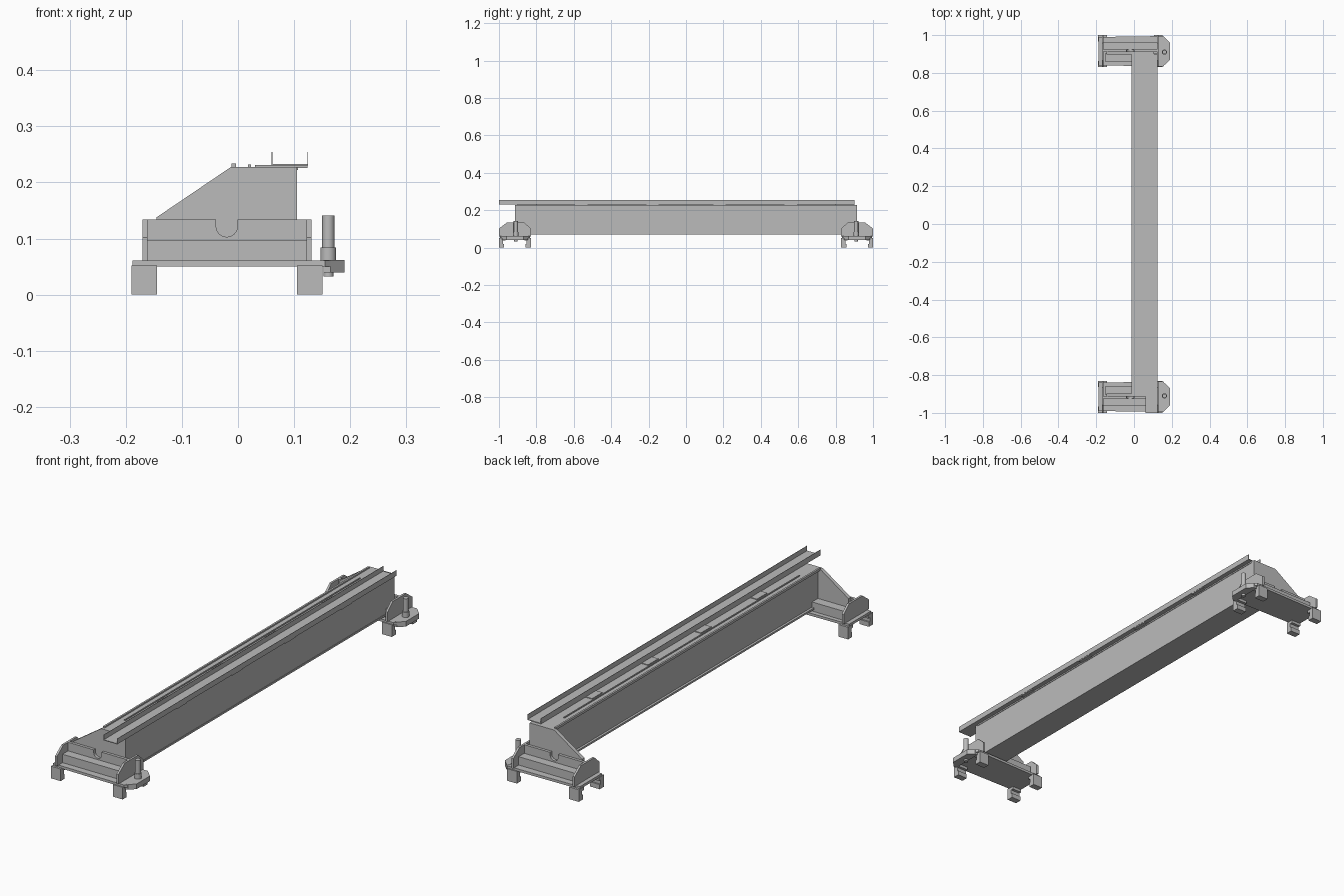
import bpy, bmesh, math
from mathutils import Vector

if "Cube" in bpy.data.objects:
    bpy.data.objects.remove(bpy.data.objects["Cube"], do_unlink=True)

steel = bpy.data.materials.new("steel_grey")
steel.use_nodes = True
GREY = (0.5, 0.5, 0.5, 1)
steel.diffuse_color = GREY
steel.node_tree.nodes["Principled BSDF"].inputs["Base Color"].default_value = GREY


def prism(name, profile, a, b, axis):
    """Extrude a flat profile from a to b along the x, y or z axis."""
    place = {"x": lambda p, d: Vector((d, p[0], p[1])),
             "y": lambda p, d: Vector((p[0], d, p[1])),
             "z": lambda p, d: Vector((p[0], p[1], d))}[axis]
    bm = bmesh.new()
    low = [bm.verts.new(place(p, a)) for p in profile]
    high = [bm.verts.new(place(p, b)) for p in profile]
    bm.faces.new(low)
    bm.faces.new(high)
    n = len(profile)
    for i in range(n):
        j = (i + 1) % n
        bm.faces.new((low[i], low[j], high[j], high[i]))
    bmesh.ops.recalc_face_normals(bm, faces=bm.faces)
    mesh = bpy.data.meshes.new(name)
    bm.to_mesh(mesh)
    bm.free()
    mesh.materials.append(steel)
    obj = bpy.data.objects.new(name, mesh)
    bpy.context.collection.objects.link(obj)
    return obj


def box(name, x, y, z):
    return prism(name, [(x[0], z[0]), (x[1], z[0]), (x[1], z[1]), (x[0], z[1])], *y, "y")


def cylinder(name, x, y, r, z0, z1, sides=20):
    ring = [(x + r * math.cos(t * math.tau / sides), y + r * math.sin(t * math.tau / sides))
            for t in range(sides)]
    obj = prism(name, ring, z0, z1, "z")
    bpy.ops.object.select_all(action="DESELECT")
    obj.select_set(True)
    bpy.context.view_layer.objects.active = obj
    bpy.ops.object.shade_smooth_by_angle()


# Main girder: box web with thin flanges
box("girder_web", (0, 0.105), (-0.9, 0.9), (0.072, 0.226))
box("girder_top_flange", (-0.01, 0.107), (-0.9, 0.9), (0.222, 0.228))
box("girder_bottom_flange", (-0.01, 0.107), (-0.9, 0.9), (0.07, 0.078))

# Rails on the girder top
box("edge_rail", (-0.012, -0.004), (-0.9, 0.9), (0.228, 0.234))
box("inner_rail", (0.018, 0.023), (-0.8, 0.8), (0.228, 0.232))

# Cable tray with upright walls, carried on short brackets
box("tray_floor", (0.06, 0.125), (-1, 0.9), (0.23, 0.233))
for side, x in (("inner", 0.06), ("outer", 0.1235)):
    box(f"tray_{side}_wall", (x, x + 0.0015), (-1, 0.9), (0.23, 0.254))
for i, y in enumerate((-0.56, -0.18, 0.18, 0.56)):
    box(f"tray_bracket_{i}", (0.03, 0.124), (y - 0.035, y + 0.035), (0.226, 0.231))

# Carriages: identical at both ends, mirrored in y
for end, s in (("front", -1), ("back", 1)):
    def ys(a, b):
        return sorted((s * a, s * b))

    # Base plate with chamfered coupling end
    base = [(-0.188, 0.84), (0.115, 0.835), (0.155, 0.835), (0.187, 0.87),
            (0.187, 0.962), (0.155, 0.995), (-0.188, 0.99)]
    prism(f"{end}_base_plate", [(x, s * y) for x, y in base], 0.05, 0.061, "z")
    pad = [(0.152, 0.845), (0.165, 0.845), (0.19, 0.87), (0.19, 0.96), (0.165, 0.985), (0.152, 0.985)]
    prism(f"{end}_coupling_pad", [(x, s * y) for x, y in pad], 0.04, 0.062, "z")

    # Trapezoid cheek plates
    cheek = [(0.83, 0.06), (0.83, 0.102), (0.865, 0.134), (0.957, 0.134), (1.0, 0.102), (1.0, 0.06)]
    for side, x in (("right", -0.17), ("left", 0.122)):
        prism(f"{end}_{side}_cheek", [(s * y, z) for y, z in cheek], x, x + 0.009, "x")

    # Box beams between the cheeks
    box(f"{end}_outer_box", (-0.162, 0.123), ys(0.92, 0.963), (0.06, 0.097))
    box(f"{end}_inner_box", (-0.15, 0.123), ys(0.857, 0.905), (0.06, 0.1))

    # Upright plate with a round-bottomed notch
    notch = [(-0.02 - 0.019 * math.cos(math.pi * k / 12), 0.122 - 0.019 * math.sin(math.pi * k / 12))
             for k in range(13)]
    upright = [(-0.162, 0.06), (-0.162, 0.134), (-0.039, 0.134), *notch,
               (-0.001, 0.134), (0.123, 0.134), (0.123, 0.06)]
    prism(f"{end}_notched_plate", upright, *ys(0.913, 0.925), "y")

    # Sloping end gusset carrying the girder
    gusset = [(-0.145, 0.06), (-0.145, 0.138), (-0.012, 0.228), (0.105, 0.228), (0.105, 0.06)]
    prism(f"{end}_gusset", gusset, *ys(0.897, 0.913), "y")

    # Stepped feet
    for side, x in (("right", -0.19), ("left", 0.105)):
        for row, y, inward in (("outer", 1.0, -1), ("inner", 0.83, 1)):
            foot = [(y, 0), (y, 0.052), (y + inward * 0.034, 0.052), (y + inward * 0.034, 0.038),
                    (y + inward * 0.022, 0.038), (y + inward * 0.022, 0.02),
                    (y + inward * 0.028, 0.02), (y + inward * 0.028, 0)]
            prism(f"{end}_{side}_{row}_foot", [(s * p, z) for p, z in foot], x, x + 0.046, "x")

    # Coupling post with collar and lower pin
    cylinder(f"{end}_post", 0.161, s * 0.91, 0.011, 0.06, 0.141)
    cylinder(f"{end}_post_collar", 0.161, s * 0.91, 0.014, 0.06, 0.084)
    cylinder(f"{end}_post_pin", 0.161, s * 0.91, 0.009, 0.032, 0.05)
